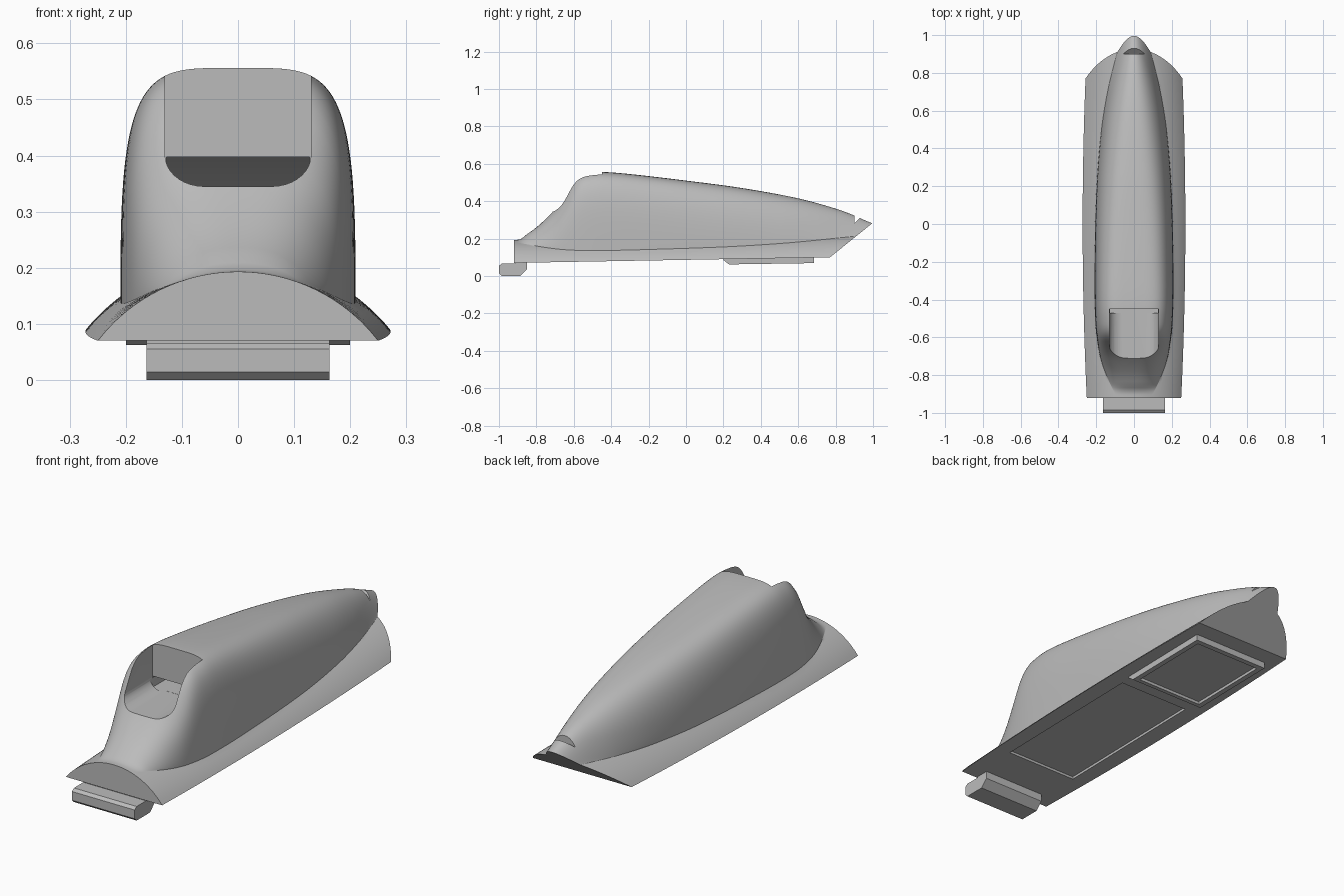
import bpy, bmesh, math
from mathutils import Vector

cube = bpy.data.objects.get("Cube")
if cube:
    bpy.data.objects.remove(cube, do_unlink=True)

grey = bpy.data.materials.new("plain grey")
grey.use_nodes = True
COLOUR = (0.5, 0.5, 0.5, 1)
grey.diffuse_color = COLOUR
grey.node_tree.nodes["Principled BSDF"].inputs["Base Color"].default_value = COLOUR


def make_object(name, bm):
    bmesh.ops.recalc_face_normals(bm, faces=bm.faces[:])
    mesh = bpy.data.meshes.new(name)
    bm.to_mesh(mesh)
    bm.free()
    mesh.materials.append(grey)
    obj = bpy.data.objects.new(name, mesh)
    bpy.context.collection.objects.link(obj)
    return obj


def prism(name, profile, place, start, end):
    """Extrude a 2D profile; place(u, v, w) maps it into space."""
    bm = bmesh.new()
    ends = [[bm.verts.new(place(u, v, w)) for u, v in profile] for w in (start, end)]
    for ring in ends:
        bm.faces.new(ring)
    for i in range(len(profile)):
        j = (i + 1) % len(profile)
        bm.faces.new((ends[0][i], ends[0][j], ends[1][j], ends[1][i]))
    return make_object(name, bm)


def across(name, profile, half):
    """Side profile (y, z) extruded over the width."""
    return prism(name, profile, lambda y, z, x: (x, y, z), -half, half)


def cut(target, cutter):
    cutter.hide_render = True
    mod = target.modifiers.new("cut", "BOOLEAN")
    mod.operation = "DIFFERENCE"
    mod.solver = "EXACT"
    mod.object = cutter
    bpy.context.view_layer.objects.active = target
    bpy.ops.object.modifier_apply(modifier=mod.name)
    bpy.data.objects.remove(cutter, do_unlink=True)


def spline(points, y):
    """Smooth interpolation through (y, value) points."""
    def slope(i):
        a, b = points[max(i - 1, 0)], points[min(i + 1, len(points) - 1)]
        return (b[1] - a[1]) / (b[0] - a[0])
    i = 0
    while i < len(points) - 2 and y > points[i + 1][0]:
        i += 1
    (y0, v0), (y1, v1) = points[i], points[i + 1]
    d = y1 - y0
    t = (y - y0) / d
    return ((1 + 2 * t) * (1 - t) ** 2 * v0 + t * (1 - t) ** 2 * d * slope(i)
            + t * t * (3 - 2 * t) * v1 + t * t * (t - 1) * d * slope(i + 1))


# Long-axis curves of the body: hump height, half width and squareness
TOP = [(-.92, .09), (-.88, .175), (-.84, .222), (-.75, .305), (-.69, .37), (-.64, .445),
       (-.6, .51), (-.56, .541), (-.5, .553), (-.44, .556), (-.3, .545), (0, .51),
       (.3, .47), (.6, .415), (.8, .36), (.9, .323), (1.02, .268)]
HALF = [(-.92, .09), (-.85, .125), (-.75, .165), (-.65, .19), (-.5, .206), (-.2, .209),
        (.2, .198), (.5, .172), (.7, .14), (.85, .105), (1.02, .06)]
SQUARE = [(-.92, 2.2), (-.72, 3), (-.55, 4.4), (-.2, 4), (.3, 3), (.8, 2.2), (1.02, 2)]
RADIUS, RISE, BLEND = .3156, .123, .08
FRONT = -.92


def base(y):
    return .07 + (y - FRONT) * .0178


def section(y):
    """Half section: arched skirt blended with a superellipse hump."""
    b, h, n, top = base(y), spline(HALF, y), spline(SQUARE, y), spline(TOP, y)
    w = .272 - .022 * (y / .92) ** 2
    xs = [w + (h - w) * i / 10 for i in range(10)]
    xs += [h * math.cos(math.pi / 2 * i / 30) ** (2 / n) for i in range(30)] + [0]
    out = []
    for x in xs:
        u = x * .25 / w
        skirt = b + RISE - RADIUS + math.sqrt(RADIUS ** 2 - u * u)
        hump = b - 2 * (x - h)
        if x <= h:
            hump = b + (top - b) * (1 - (x / h) ** n) ** (1 / n)
        mix = max(BLEND - abs(skirt - hump), 0) / BLEND
        mix *= min(1, (y - FRONT) / .06) * min(1, (w - x) / .03)
        out.append((x, y, max(skirt, hump) + mix * mix * BLEND / 4))
    return out


# Body shell lofted along its length, then trimmed by the sloping tail plane
bm = bmesh.new()
rings = []
for i in range(111):
    half = section(FRONT + 1.94 * i / 110)
    full = half + [(-x, y, z) for x, y, z in reversed(half[:-1])]
    rings.append([bm.verts.new(p) for p in full])
for a, b in zip(rings, rings[1:]):
    for i in range(len(a)):
        j = (i + 1) % len(a)
        bm.faces.new((a[i], a[j], b[j], b[i]))
bm.faces.new(rings[0])
bm.faces.new(rings[-1])
trim = bmesh.ops.bisect_plane(bm, geom=bm.verts[:] + bm.edges[:] + bm.faces[:],
                              plane_co=(0, 1, .285), plane_no=Vector((0, .185, -.23)),
                              clear_outer=True)
bmesh.ops.contextual_create(
    bm, geom=[e for e in trim["geom_cut"] if isinstance(e, bmesh.types.BMEdge)])
body = make_object("body_shell", bm)

# Scoop at the front: a rounded U opening with a low slot behind it
arc = [(.06 + .07 * math.sin(math.radians(a)), .4 - .055 * math.cos(math.radians(a)))
       for a in range(0, 91, 10)]
opening = arc + [(.13, .8), (-.13, .8)] + [(-x, z) for x, z in reversed(arc)]
cut(body, prism("scoop_cutter", opening, lambda x, z, y: (x, y, z), -1.1, -.45))
cut(body, across("slot_cutter", [(-.47, .3455), (-.3, .3455), (-.4, .397), (-.47, .397)], .127))

# Small notch on the tail
cut(body, across("notch_cutter", [(.9, .282), (.9, .4), (1.02, .4), (.935, .315)], .055))

# Shallow panel recess under the body
cut(body, across("panel_cutter", [(-.656, 0), (.14, 0), (.14, base(.14) + .012),
                                  (-.656, base(-.656) + .012)], .187))

# Raised frame under the rear, with a sunken centre
frame = across("rear_frame", [(.2, base(.2) + .005), (.2, .085), (.23, .062), (.685, .069),
                              (.685, base(.685) + .005)], .2)
cut(frame, across("frame_cutter", [(.25, 0), (.66, 0), (.66, .082), (.25, .076)], .175))

# Front mounting lip
lip = across("front_lip", [(-1, .055), (-1, .014), (-.985, 0), (-.885, 0), (-.85, .035),
                           (-.85, .075), (-.915, .075), (-.915, .066), (-.985, .066)], .163)

for obj in (body, frame, lip):
    bpy.ops.object.select_all(action="DESELECT")
    obj.select_set(True)
    bpy.context.view_layer.objects.active = obj
    bpy.ops.object.shade_smooth_by_angle(angle=math.radians(28))
